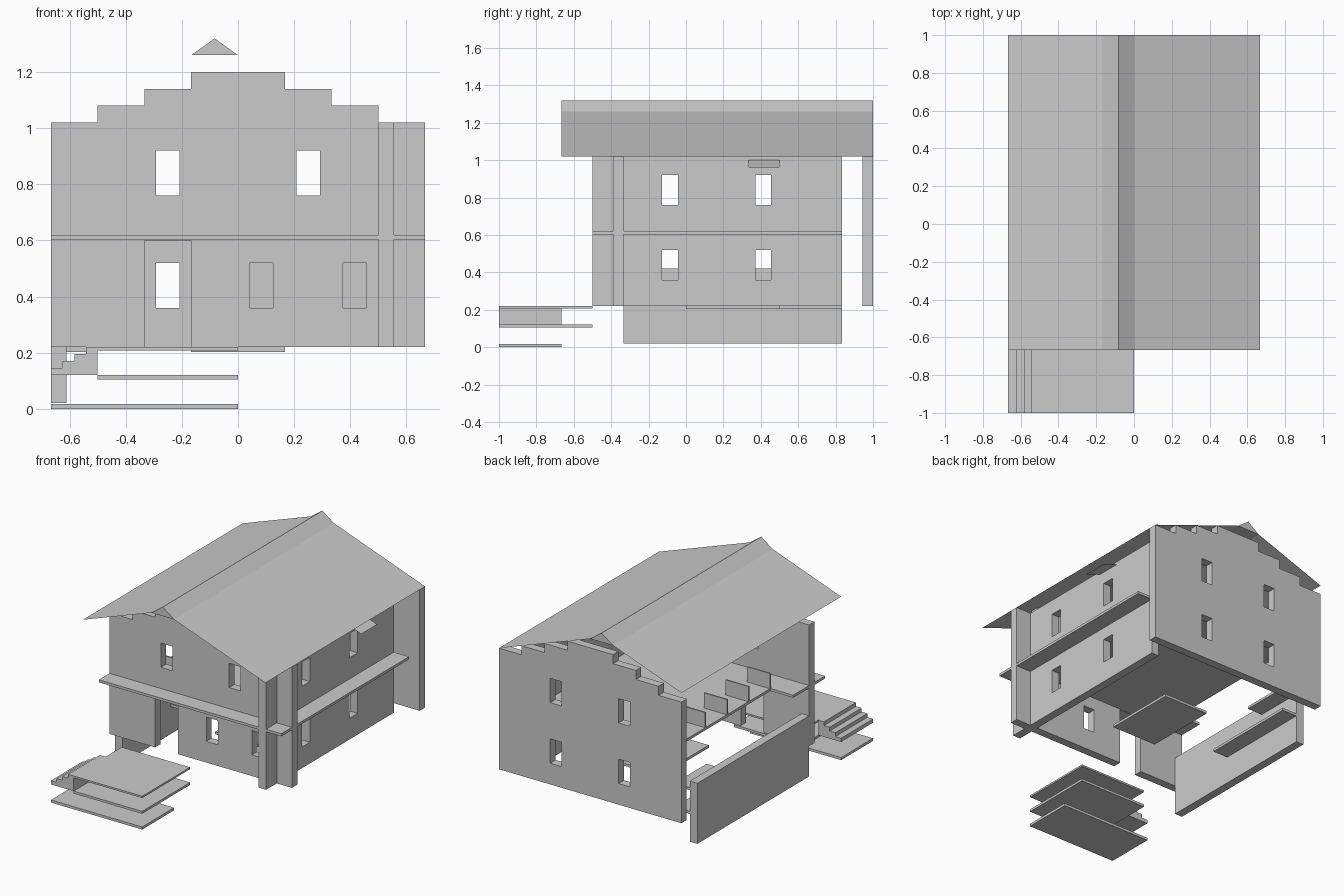
import bpy, bmesh

if "Cube" in bpy.data.objects:
    bpy.data.objects.remove(bpy.data.objects["Cube"])

T = 1 / 18          # wall thickness
S = 1 / 6           # plan module


def make(name, verts, faces):
    me = bpy.data.meshes.new(name)
    me.from_pydata(verts, [], faces)
    ob = bpy.data.objects.new(name, me)
    bpy.context.collection.objects.link(ob)
    return ob


def prism(name, pts, a, b, axis='y'):
    """Extrude a closed profile: (x, z) along y, or (x, y) along z."""
    n = len(pts)
    if axis == 'y':
        v = [(p, c, q) for c in (a, b) for p, q in pts]
    else:
        v = [(p, q, c) for c in (a, b) for p, q in pts]
    f = [tuple(range(n)), tuple(range(2 * n - 1, n - 1, -1))]
    f += [(i, i + n, (i + 1) % n + n, (i + 1) % n) for i in range(n)]
    ob = make(name, v, f)
    bm = bmesh.new()
    bm.from_mesh(ob.data)
    bmesh.ops.recalc_face_normals(bm, faces=bm.faces)
    bm.to_mesh(ob.data)
    bm.free()
    return ob


def box(name, x0, x1, y0, y1, z0, z1):
    return prism(name, [(x0, z0), (x1, z0), (x1, z1), (x0, z1)], y0, y1)


def cut(wall, holes):
    """Cut box-shaped openings out of a wall."""
    for h in holes:
        c = box("cutter", *h)
        m = wall.modifiers.new("opening", 'BOOLEAN')
        m.operation, m.solver, m.object = 'DIFFERENCE', 'EXACT', c
        bpy.context.view_layer.objects.active = wall
        bpy.ops.object.modifier_apply(modifier=m.name)
        bpy.data.objects.remove(c)


W = 0.042                       # half window width
LOW, HIGH = (0.36, 0.52), (0.76, 0.92)

# Stepped gable profile shared by front and back walls
right = [(4 * S, 0.22), (4 * S, 1.02), (3 * S, 1.02), (3 * S, 1.08),
         (2 * S, 1.08), (2 * S, 1.14), (S, 1.14), (S, 1.20)]
gable = right + [(-x, z) for x, z in reversed(right)]

# Front wall with door and windows
front = prism("front_wall", gable, -S * 2 - T, -S * 2)
cut(front, [(x - W, x + W, -0.6, -0.2, *z) for x, z in
            ((-0.25, HIGH), (0.25, HIGH), (S / 2, LOW), (S * 2.5, LOW))])
cut(front, [(-2 * S, -S, -0.6, -0.2, 0.1, 0.6)])

# Back wall with four windows
back = prism("back_wall", gable, 1 - T, 1)
cut(back, [(x - W, x + W, 0.8, 1.2, *z) for x in (-0.25, 0.25) for z in (LOW, HIGH)])

# Right wall with four windows
side = box("right_wall", 0.5, 0.5 + T, -0.5, 5 * S, 0.22, 1.02)
cut(side, [(0.3, 0.8, y - W, y + W, *z) for y in (-0.085, 0.413) for z in (LOW, HIGH)])

# Low left wall
box("left_low_wall", -4 * S, -4 * S + T, -2 * S, 5 * S, 0.02, 0.42)

# Upper floor slab with stairwell notch, sticking out as a ledge
prism("upper_floor", [(-4 * S, -0.5), (4 * S, -0.5), (4 * S, 5 * S),
                      (-0.5, 5 * S), (-0.5, -S), (-4 * S, -S)], 0.603, 0.62, 'z')

# Upright panels along the stairwell edge
for i in range(4):
    y = -S + 0.225 * i
    box("stairwell_panel", -0.5, -2 * S, y - 0.005, y + 0.005, 0.62, 0.72)

# Inner ground plates and stair landings
box("centre_plate", -S, S, 0, 0.5, 0.203, 0.22)
box("lower_landing", -4 * S + T, -0.5, S, 5 * S, 0.203, 0.22)
box("upper_landing", -4 * S + T, -0.5, 0.5, 5 * S, 0.36, 0.377)

# Porch plates
box("porch_bottom", -4 * S, 0, -1, -4 * S, 0, 0.017)
box("porch_middle", -0.5, 0, -1, -0.5, 0.104, 0.12)
box("porch_top", -0.5, 0, -1, -0.5, 0.208, 0.22)

# Porch steps
steps = [(-0.5, 0.12), (-4 * S, 0.12)]
for i in range(4):
    z = 0.12 + 0.025 * (i + 1)
    steps += [(-4 * S + i * S / 4, z), (-4 * S + (i + 1) * S / 4, z)]
prism("porch_steps", steps, -1, -4 * S)

# Thin roof sheets and ridge cap
def sheet(name, x0, z0, x1, z1, y0, y1):
    make(name, [(x0, y0, z0), (x1, y0, z1), (x1, y1, z1), (x0, y1, z0)], [(0, 1, 2, 3)])


sheet("roof_left", -4 * S, 1.08, -S, 1.26, -4 * S, 1)
sheet("roof_right", 0, 1.26, 4 * S, 1.02, -4 * S, 1)
prism("ridge_cap", [(-S, 1.26), (0, 1.26), (-S / 2, 1.32)], -4 * S, 1)

# Small sloping awning over the rear side window
sheet("window_awning", 0.5 + T, 1.0, 4 * S, 0.96, 2 * S, 3 * S)
